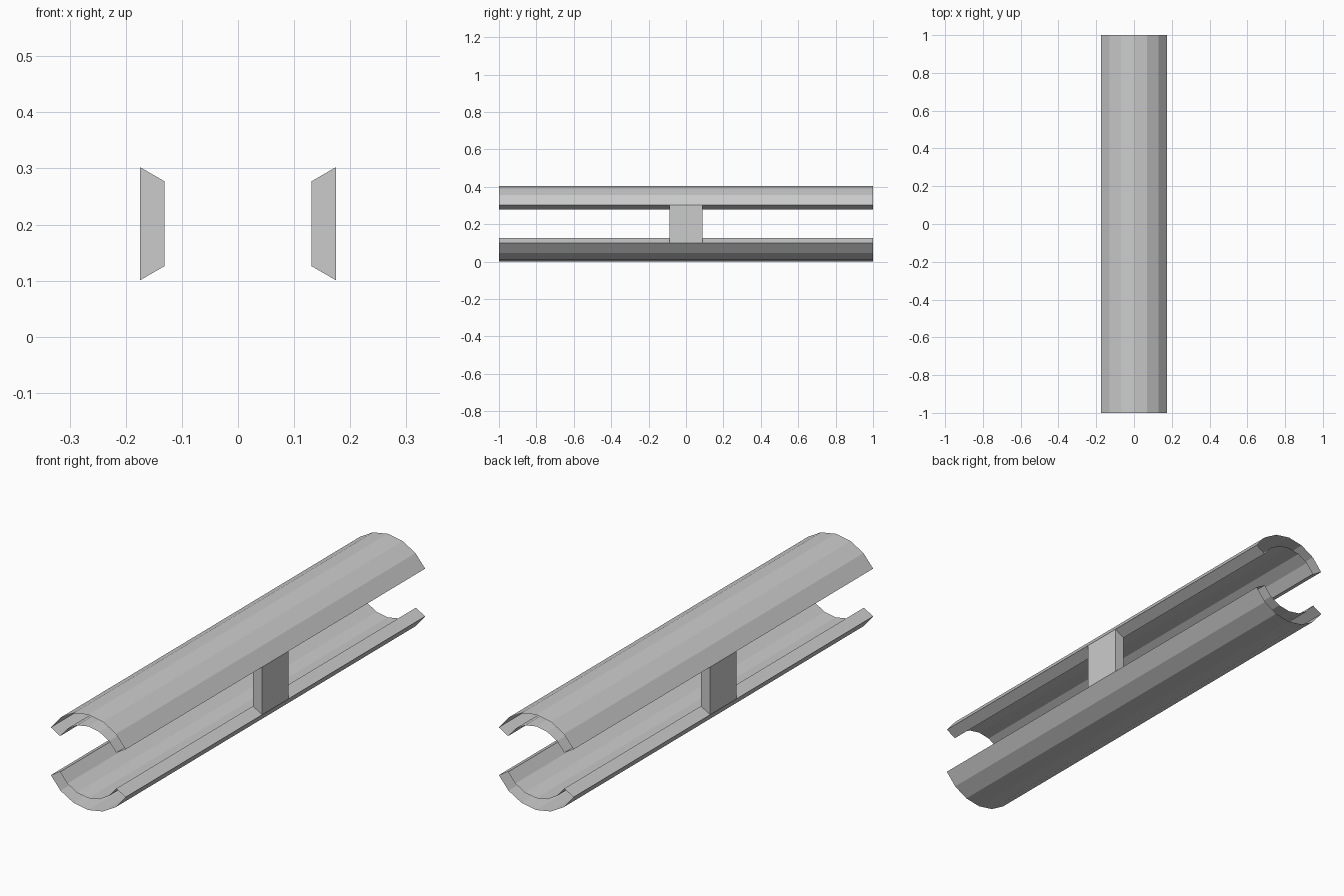
import bpy, bmesh, math

if "Cube" in bpy.data.objects:
    bpy.data.objects.remove(bpy.data.objects["Cube"])

OUTER, INNER, CENTRE_Z = 0.2015, 0.1515, 0.2015
STATIONS = [-1.0, -0.088, 0.088, 1.0]
# Two arcs of 20 degree facets, separated by 60 degree gaps at the sides
ANGLES = list(range(30, 151, 20)) + list(range(210, 331, 20))
GAPS = (6, 13)          # profile segments that form the side openings
N = len(ANGLES)

bm = bmesh.new()


def ring(radius, y):
    return [bm.verts.new((radius * math.cos(math.radians(a)), y,
                          CENTRE_Z + radius * math.sin(math.radians(a)))) for a in ANGLES]


outer = [ring(OUTER, y) for y in STATIONS]
inner = [ring(INNER, y) for y in STATIONS]

for s in range(3):
    middle = s == 1
    for k in range(N):
        j = (k + 1) % N
        # Shell walls everywhere, bridging side plates only in the middle
        if k not in GAPS or middle:
            for r in (outer, inner):
                bm.faces.new((r[s][k], r[s][j], r[s + 1][j], r[s + 1][k]))
        # Lips along the long openings
        if k in GAPS and not middle:
            for e in (k, j):
                bm.faces.new((outer[s][e], inner[s][e], inner[s + 1][e], outer[s + 1][e]))

# End faces of the side plates (the tube ends stay open)
for s in (1, 2):
    for k in GAPS:
        j = (k + 1) % N
        bm.faces.new((outer[s][k], outer[s][j], inner[s][j], inner[s][k]))

bmesh.ops.recalc_face_normals(bm, faces=bm.faces[:])
# Make sure the outer wall faces outward
bm.faces.ensure_lookup_table()
top = max(bm.faces, key=lambda f: f.calc_center_median().z)
if top.normal.z < 0:
    bmesh.ops.reverse_faces(bm, faces=bm.faces[:])

mesh = bpy.data.meshes.new("split_tube")
bm.to_mesh(mesh)
bm.free()
bpy.context.collection.objects.link(bpy.data.objects.new("split_tube", mesh))
